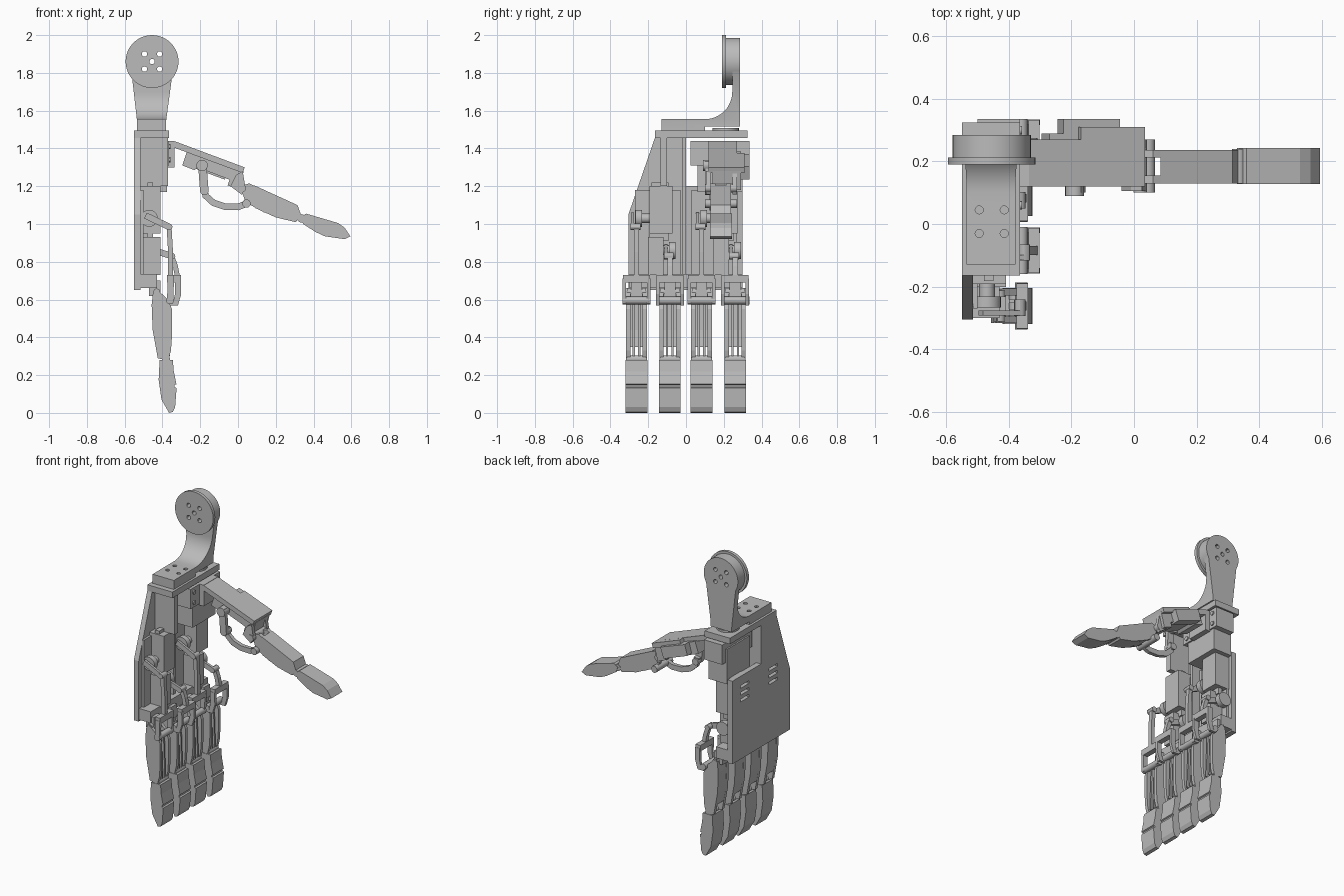
import bpy, bmesh, math
from mathutils import Vector

cube = bpy.data.objects.get("Cube")
if cube:
    bpy.data.objects.remove(cube, do_unlink=True)

GREY = bpy.data.materials.new("machined_grey")
GREY.use_nodes = True
GREY.diffuse_color = (0.5, 0.5, 0.5, 1)
GREY.node_tree.nodes["Principled BSDF"].inputs["Base Color"].default_value = (0.5, 0.5, 0.5, 1)


def prism(name, pts, axis, lo, hi):
    """Extrude a 2D outline along an axis (x: yz outline, y: xz, z: xy)."""
    i = "xyz".index(axis)
    bm = bmesh.new()
    verts = []
    for p in pts:
        co = list(p)
        co.insert(i, lo)
        verts.append(bm.verts.new(co))
    face = bm.faces.new(verts)
    res = bmesh.ops.extrude_face_region(bm, geom=[face])
    shift = Vector([hi - lo if k == i else 0 for k in range(3)])
    bmesh.ops.translate(bm, vec=shift, verts=[g for g in res["geom"] if isinstance(g, bmesh.types.BMVert)])
    bmesh.ops.recalc_face_normals(bm, faces=bm.faces)
    mesh = bpy.data.meshes.new(name)
    bm.to_mesh(mesh)
    bm.free()
    mesh.materials.append(GREY)
    ob = bpy.data.objects.new(name, mesh)
    bpy.context.collection.objects.link(ob)
    return ob


def box(name, x, y, z):
    return prism(name, [(x[0], y[0]), (x[1], y[0]), (x[1], y[1]), (x[0], y[1])], "z", *z)


def arc(c, r, a0, a1, n):
    return [(c[0] + r * math.cos(math.radians(a0 + (a1 - a0) * k / n)),
             c[1] + r * math.sin(math.radians(a0 + (a1 - a0) * k / n))) for k in range(n + 1)]


def disc(name, c, r, axis, lo, hi, n=24):
    ob = prism(name, arc(c, r, 0, 360, n)[:-1], axis, lo, hi)
    bpy.context.view_layer.objects.active = ob
    bpy.ops.object.select_all(action="DESELECT")
    ob.select_set(True)
    bpy.ops.object.shade_smooth_by_angle(angle=math.radians(30))
    return ob


def ribbon(name, path, w, lo, hi):
    """A bar of constant width following a path in the xz plane."""
    P = [Vector(p) for p in path]
    left, right = [], []
    for k, p in enumerate(P):
        t = (P[min(k + 1, len(P) - 1)] - P[max(k - 1, 0)]).normalized()
        n = Vector((-t.y, t.x)) * w / 2
        left.append(p + n)
        right.append(p - n)
    return prism(name, left + right[::-1], "y", lo, hi)


def boolean(ob, tools, op="DIFFERENCE"):
    for t in tools:
        m = ob.modifiers.new("cut", "BOOLEAN")
        m.operation, m.object, m.solver = op, t, "EXACT"
    bpy.context.view_layer.update()
    dg = bpy.context.evaluated_depsgraph_get()
    mesh = bpy.data.meshes.new_from_object(ob.evaluated_get(dg))
    ob.modifiers.clear()
    ob.data = mesh
    for t in tools:
        bpy.data.objects.remove(t, do_unlink=True)


# Wrist arm: curved side profile trimmed by a tapered front outline
WX, WZ = -0.455, 1.86
side = [(-0.13, 1.495), (0.1, 1.495), (0.1, 1.515), (0.285, 1.515), (0.285, 2), (0.245, 2)]
side += arc((0.1, 1.70), 0.145, 0, -90, 12) + [(-0.13, 1.555)]
arm = prism("wrist_arm", side, "x", -0.7, -0.2)
outline = arc((WX, WZ), 0.125, -30, 210, 32) + [(-0.535, 1.55), (-0.535, 1.4), (-0.38, 1.4), (-0.38, 1.55)]
boolean(arm, [prism("trim", outline, "y", -0.5, 0.5)], "INTERSECT")
flange = disc("wrist_flange", (WX, WZ), 0.14, "y", 0.19, 0.212, 48)
drum = disc("wrist_drum", (WX, WZ), 0.125, "y", 0.212, 0.25, 48)
spots = [(0, 0)] + [(a, b) for a in (-0.04, 0.04) for b in (-0.04, 0.04)]
for part in (flange, drum, arm):
    boolean(part, [disc("hole", (WX + a, WZ + b), 0.014, "y", 0.1, 0.4, 12) for a, b in spots])
boolean(arm, [disc("hole", (x, y), 0.013, "z", 1.4, 1.6, 12) for x in (-0.495, -0.415) for y in (-0.03, 0.045)])
for part in (arm, flange, drum):
    bpy.context.view_layer.objects.active = part
    bpy.ops.object.select_all(action="DESELECT")
    part.select_set(True)
    bpy.ops.object.shade_smooth_by_angle(angle=math.radians(30))

# Palm: top plate, back plate with vents, ribs and bottom rail
box("top_plate", (-0.55, -0.365), (-0.165, 0.325), (1.455, 1.495))
disc("thumb_bearing", (-0.455, 0.21), 0.07, "z", 1.49, 1.508)
back = prism("back_plate", [(-0.305, 0.65), (0.3, 0.65), (0.3, 1.2), (0, 1.2), (0, 1.455),
                            (-0.165, 1.455), (-0.305, 1.05)], "x", -0.55, -0.515)
boolean(back, [box("vent", (-0.6, -0.5), (y - 0.045, y + 0.045), (z, z + 0.018))
               for y in (-0.13, 0.17) for z in (1.03, 1.075, 1.12)])
box("upper_rib", (-0.515, -0.37), (-0.135, -0.1), (1.2, 1.455))
box("center_rib", (-0.515, -0.46), (-0.02, 0), (0.7, 1.455))
box("bottom_rail", (-0.515, -0.43), (-0.3, 0.3), (0.66, 0.735))
for y in (-0.15, 0.15):
    box("servo_deck", (-0.515, -0.5), (y - 0.12, y + 0.12), (0.72, 1.18))

# Thumb rotation servo
box("thumb_yaw_servo", (-0.51, -0.375), (0.06, 0.3), (1.17, 1.4))
box("thumb_yaw_ears", (-0.5, -0.365), (0.025, 0.335), (1.31, 1.44))
for y in (0.06, 0.3):
    for z in (1.34, 1.41):
        disc("ear_screw", (y, z), 0.014, "x", -0.37, -0.358, 12)
box("thumb_bracket", (-0.37, -0.335), (0.12, 0.27), (1.3, 1.44))

# Finger outlines in the xz plane
PROX = [(-0.457, 0.572), (-0.452, 0.44), (-0.425, 0.29), (-0.37, 0.275), (-0.355, 0.33),
        (-0.35, 0.4), (-0.35, 0.55), (-0.37, 0.6), (-0.425, 0.65), (-0.45, 0.64)]
SHELL = [(-0.44, 0.66), (-0.455, 0.572), (-0.452, 0.44), (-0.435, 0.35),
         (-0.41, 0.35), (-0.425, 0.44), (-0.428, 0.572), (-0.41, 0.63)]
TIP = [(-0.415, 0.28), (-0.42, 0.175), (-0.405, 0.07), (-0.365, 0), (-0.345, 0.005), (-0.333, 0.03),
       (-0.325, 0.132), (-0.335, 0.136), (-0.335, 0.148), (-0.326, 0.152), (-0.34, 0.22), (-0.345, 0.28)]


def finger(y, upper):
    """One finger with its servo, lever and forked pull rod."""
    prism("fingertip", TIP, "y", y - 0.057, y + 0.057)
    prism("finger_shell", SHELL, "y", y - 0.055, y + 0.055)
    for s in (-1, 1):
        a, b = sorted((y + s * 0.055, y + s * 0.033))
        prism("finger_side", PROX, "y", a, b)
        a, b = sorted((y + s * 0.02, y + s * 0.009))
        ribbon("tendon_bar", [(-0.385, 0.6), (-0.375, 0.3)], 0.03, a, b)
        a, b = sorted((y + s * 0.074, y + s * 0.056))
        leg = [(-0.36, 0.58), (-0.355, 0.71)] if upper else [(-0.36, 0.585), (-0.33, 0.58), (-0.317, 0.63), (-0.318, 0.71)]
        ribbon("fork_leg", leg, 0.033, a, b)
    disc("finger_pin", (-0.36, 0.595), 0.02, "y", y - 0.075, y + 0.075, 16)
    disc("knuckle_pin", (-0.43, 0.64), 0.018, "y", y - 0.05, y + 0.05, 16)
    disc("tip_pin", (-0.38, 0.285), 0.02, "y", y - 0.05, y + 0.05, 16)
    box("knuckle_lug", (-0.47, -0.41), (y - 0.03, y + 0.03), (0.62, 0.7))
    fx, hz = (-0.357, 1.03) if upper else (-0.32, 0.86)
    box("fork_bridge", (fx - 0.018, fx + 0.018), (y - 0.072, y + 0.072), (0.69, 0.73))
    end = (-0.365, hz - 0.045) if upper else (-0.35, hz - 0.03)
    ribbon("pull_rod", [(fx, 0.72), ((fx + end[0]) / 2 + 0.004, (0.72 + end[1]) / 2), end], 0.026, y - 0.014, y + 0.014)
    # servo sits on the +y side of its lever
    sy = y + 0.13 if upper else y - 0.075
    lo, hi = (0.95, 1.2) if upper else (0.73, 0.93)
    w = 0.06 if upper else 0.042
    box("finger_servo", (-0.515, -0.41), (sy - w, sy + w), (lo, hi))
    box("servo_ears", (-0.48, -0.45), (sy - w + 0.01, sy + w - 0.02), (lo - 0.04, hi + 0.02))
    disc("servo_horn", (-0.47, hz), 0.045, "y", y - 0.005, y + 0.03, 20)
    disc("horn_shaft", (-0.47, hz), 0.025, "y", *sorted((y, sy)), 16)
    ribbon("servo_lever", [(-0.49, hz + 0.015), end], 0.034, y - 0.03, y - 0.014)
    disc("lever_pin", end, 0.018, "y", y - 0.032, y + 0.02, 12)


for fy, up in ((-0.262, True), (-0.085, False), (0.082, True), (0.26, False)):
    finger(fy, up)

# Thumb base: sloped cover, servo and side boss
COVER = [(-0.34, 1.44), (0.035, 1.3), (0.025, 1.27), (-0.34, 1.405)]
prism("thumb_cover", COVER, "y", 0.12, 0.27)
prism("thumb_cover_wide", [(-0.17, 1.376), (0.035, 1.3), (0.025, 1.27), (-0.18, 1.346)], "y", 0.26, 0.31)
prism("thumb_housing", [(-0.27, 1.385), (-0.295, 1.31), (-0.23, 1.285), (-0.215, 1.3), (-0.045, 1.235),
                        (-0.055, 1.205), (0.005, 1.18), (0.03, 1.28)], "y", 0.14, 0.29)
prism("thumb_servo", [(-0.225, 1.37), (-0.245, 1.3), (-0.07, 1.235), (-0.045, 1.305)], "y", 0.27, 0.335)
disc("thumb_horn", (-0.19, 1.31), 0.03, "y", 0.09, 0.15, 20)
for y in (0.105, 0.245):
    prism("thumb_hinge_cheek", [(-0.01, 1.26), (-0.04, 1.2), (0.02, 1.155), (0.04, 1.19), (0.025, 1.28)], "y", y, y + 0.025)
ribbon("thumb_lever", [(-0.19, 1.33), (-0.178, 1.17)], 0.045, 0.1, 0.125)
ribbon("thumb_curved_link", [(-0.18, 1.2), (-0.172, 1.15), (-0.13, 1.112), (-0.07, 1.092),
                             (0.0, 1.09), (0.05, 1.11)], 0.035, 0.125, 0.15)
for c in ((-0.178, 1.175), (0.045, 1.108), (0.02, 1.19)):
    disc("thumb_pin", c, 0.022, "y", 0.1, 0.27 if c[0] > 0 else 0.16, 16)

# Thumb segments
for y in (0.13, 0.212):
    prism("thumb_segment_side", [(0.01, 1.2), (0.06, 1.215), (0.11, 1.19), (0.14, 1.06), (0.04, 1.115)], "y", y, y + 0.025)
prism("thumb_segment", [(0.085, 1.205), (0.315, 1.1), (0.335, 1.045), (0.305, 1.01), (0.2, 1.035),
                        (0.09, 1.085)], "y", 0.13, 0.237)
disc("thumb_tip_pin", (0.335, 1.03), 0.022, "y", 0.13, 0.24, 16)
prism("thumb_tip", [(0.33, 1.035), (0.36, 1.055), (0.53, 1.005), (0.565, 0.98), (0.595, 0.935),
                    (0.565, 0.92), (0.46, 0.935), (0.41, 0.958), (0.345, 1.0)], "y", 0.128, 0.243)
